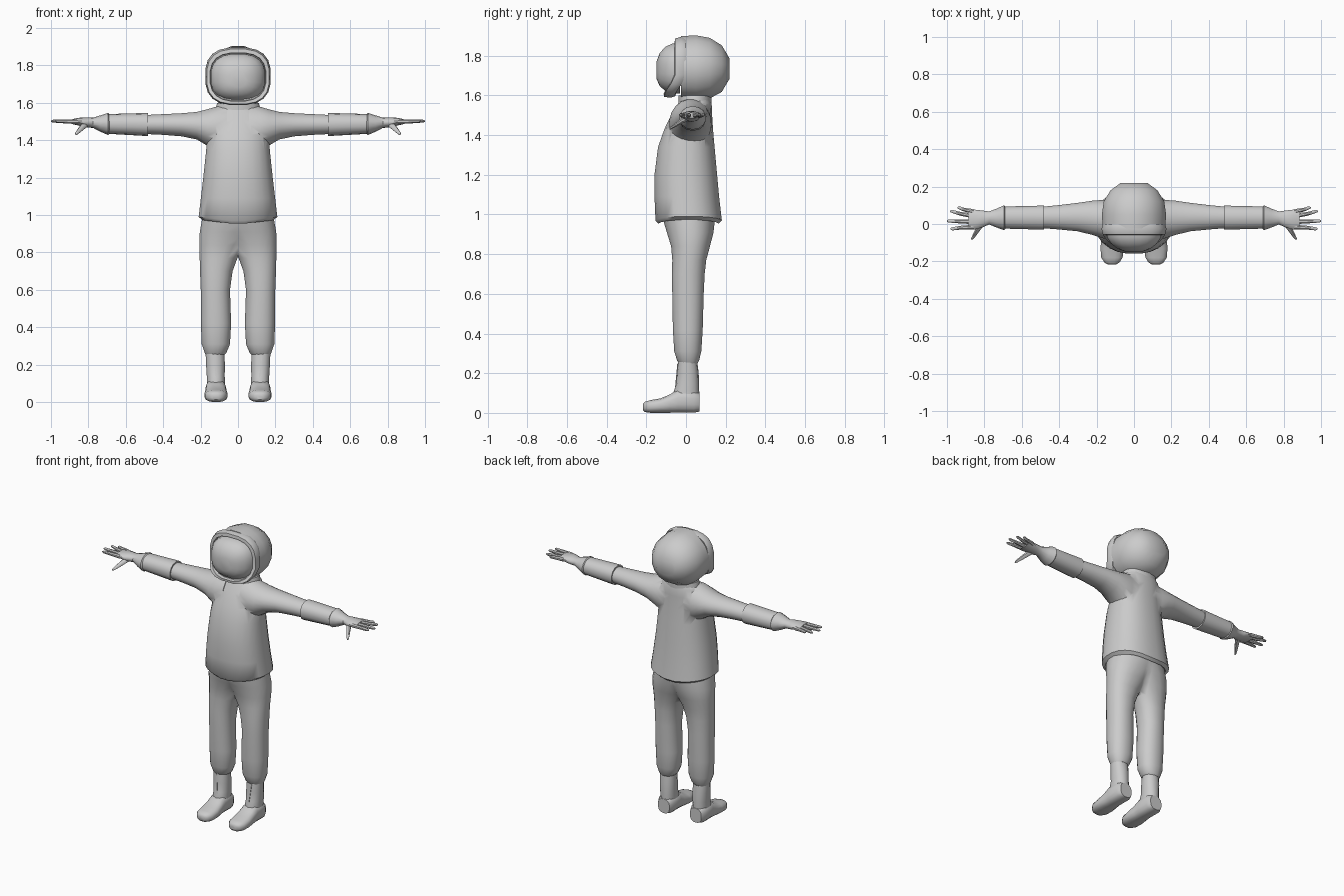
import bpy, bmesh, math

mat = bpy.data.materials.new("light grey")
mat.diffuse_color = (0.6, 0.6, 0.6, 1)


def finish(ob, angle=40):
    bpy.ops.object.select_all(action='DESELECT')
    ob.select_set(True)
    bpy.context.view_layer.objects.active = ob
    bpy.ops.object.shade_smooth_by_angle(angle=math.radians(angle))


def loft(name, axis, rings, n=16, p=2.0, mirror=False, bisect=False, warp=None, smooth=True):
    """Skin superellipse rings (position, centre a, centre b, radius a, radius b) along an axis."""
    bm = bmesh.new()
    loops = []
    for t, ca, cb, ra, rb in rings:
        loop = []
        for i in range(n):
            w = 2 * math.pi * (i + 0.5) / n
            c, s = math.cos(w), math.sin(w)
            a = ca + ra * math.copysign(abs(c) ** (2 / p), c)
            b = cb + rb * math.copysign(abs(s) ** (2 / p), s)
            co = {'X': (t, a, b), 'Y': (a, t, b), 'Z': (a, b, t)}[axis]
            loop.append(bm.verts.new(warp(*co) if warp else co))
        loops.append(loop)
    for l0, l1 in zip(loops, loops[1:]):
        for i in range(n):
            j = (i + 1) % n
            bm.faces.new((l0[i], l0[j], l1[j], l1[i]))
    bm.faces.new(loops[0])
    bm.faces.new(loops[-1])
    bmesh.ops.recalc_face_normals(bm, faces=bm.faces)
    me = bpy.data.meshes.new(name)
    bm.to_mesh(me)
    bm.free()
    me.materials.append(mat)
    ob = bpy.data.objects.new(name, me)
    bpy.context.collection.objects.link(ob)
    if smooth:
        finish(ob)
    if mirror:
        m = ob.modifiers.new("mirror", 'MIRROR')
        m.use_bisect_axis[0] = bisect
    return ob


def span(t, a0, a1, b0, b1):
    """Ring given by its extents."""
    return (t, (a0 + a1) / 2, (b0 + b1) / 2, (a1 - a0) / 2, (b1 - b0) / 2)


# Helmet shell, flat at the neck
loft("helmet_shell", 'Y', [
    (0.218, 0, 1.735, 0.075, 0.055), (0.18, 0, 1.735, 0.128, 0.12),
    (0.12, 0, 1.735, 0.165, 0.158), (0.05, 0, 1.735, 0.175, 0.171),
    (-0.025, 0, 1.737, 0.17, 0.165)],
    warp=lambda x, y, z: (x, y, max(z, 1.585)))


# Visor frame, its chin pushed forward
def chin(x, y, z):
    return x, y - 0.055 * min(1, max(0, (1.69 - z) / 0.08)), z


loft("visor_frame", 'Y', [
    (0.0, 0, 1.742, 0.165, 0.148), (-0.025, 0, 1.742, 0.176, 0.155),
    (-0.055, 0, 1.74, 0.168, 0.148), (-0.058, 0, 1.738, 0.15, 0.13),
    (-0.04, 0, 1.738, 0.147, 0.127)], n=20, p=2.7, warp=chin)

# Visor dome
loft("visor", 'Y', [
    (-0.03, 0, 1.736, 0.15, 0.128), (-0.07, 0, 1.736, 0.146, 0.126),
    (-0.105, 0, 1.734, 0.124, 0.112), (-0.133, 0, 1.73, 0.088, 0.083),
    (-0.148, 0, 1.727, 0.045, 0.045)], n=20, p=2.5)

# Neck collar
loft("collar", 'Z', [
    (1.55, 0, 0.045, 0.125, 0.085), (1.58, 0, 0.045, 0.118, 0.085),
    (1.60, 0, 0.045, 0.112, 0.085)], n=20)


# Jacket body with a hem that dips at front and back
def hem(x, y, z):
    return x, y, z - (0.025 * (1 - abs(x) / 0.21) if z < 1.01 else 0)


jacket = loft("jacket", 'Z', [
    span(1.0, -0.17, 0.17, -0.12, 0.14), span(0.975, -0.19, 0.19, -0.14, 0.165),
    span(0.99, -0.212, 0.212, -0.155, 0.182), span(1.09, -0.2, 0.2, -0.16, 0.168),
    span(1.2, -0.187, 0.187, -0.16, 0.158), span(1.34, -0.172, 0.172, -0.142, 0.145),
    span(1.43, -0.165, 0.165, -0.11, 0.137), span(1.51, -0.15, 0.15, -0.072, 0.132),
    span(1.56, -0.128, 0.128, -0.04, 0.13), span(1.59, -0.1, 0.1, -0.02, 0.12)],
    n=24, p=2.3, warp=hem, smooth=False)

# Sleeves, merged into the jacket
for s in (1, -1):
    sleeve = loft("sleeve", 'X', [
        span(s * 0.06, -0.08, 0.128, 1.33, 1.585), span(s * 0.12, -0.085, 0.13, 1.34, 1.58),
        span(s * 0.165, -0.078, 0.13, 1.37, 1.566), span(s * 0.22, -0.06, 0.126, 1.403, 1.552),
        span(s * 0.3, -0.04, 0.114, 1.42, 1.545), span(s * 0.4, -0.03, 0.102, 1.428, 1.54),
        span(s * 0.5, -0.022, 0.092, 1.433, 1.535)], n=20, smooth=False)
    b = jacket.modifiers.new("join", 'BOOLEAN')
    b.operation, b.object, b.solver = 'UNION', sleeve, 'EXACT'
    bpy.context.view_layer.objects.active = jacket
    bpy.ops.object.modifier_apply(modifier=b.name)
    bpy.data.objects.remove(sleeve)
finish(jacket, 50)

# Forearm cuffs
loft("cuff", 'X', [
    span(0.48, -0.02, 0.09, 1.435, 1.533), span(0.48, -0.032, 0.1, 1.422, 1.546),
    span(0.69, -0.026, 0.095, 1.434, 1.54), span(0.69, -0.01, 0.08, 1.45, 1.525)],
    n=14, p=2.2, mirror=True)

# Glove: flared gauntlet, wrist and palm
loft("glove", 'X', [
    span(0.68, -0.02, 0.085, 1.44, 1.53), span(0.695, -0.034, 0.102, 1.428, 1.546),
    span(0.735, -0.02, 0.083, 1.445, 1.533), span(0.775, -0.003, 0.068, 1.466, 1.52),
    span(0.81, -0.02, 0.073, 1.468, 1.522), span(0.85, -0.03, 0.078, 1.478, 1.52),
    span(0.885, -0.026, 0.075, 1.486, 1.513)], n=14, mirror=True)

# Fingers: root y, middle (x, y), tip (x, y)
for name, y0, xm, ym, xt, yt in (
        ("little_finger", 0.066, 0.91, 0.077, 0.945, 0.087),
        ("ring_finger", 0.042, 0.93, 0.055, 0.983, 0.068),
        ("middle_finger", 0.012, 0.94, 0.014, 1.0, 0.016),
        ("index_finger", -0.016, 0.93, -0.02, 0.982, -0.026)):
    loft(name, 'X', [
        (0.855, y0, 1.499, 0.014, 0.014), (xm, ym, 1.501, 0.011, 0.011),
        (xt - 0.01, yt, 1.502, 0.009, 0.008), (xt, yt, 1.502, 0.004, 0.004)],
        n=8, mirror=True)
loft("thumb", 'Y', [
    (0.02, 0.81, 1.49, 0.018, 0.016), (-0.02, 0.828, 1.473, 0.017, 0.015),
    (-0.055, 0.85, 1.45, 0.012, 0.011), (-0.075, 0.862, 1.437, 0.009, 0.008),
    (-0.084, 0.867, 1.432, 0.004, 0.004)], n=8, mirror=True)

# Trousers: one leg cut at the centre line and mirrored
loft("trousers", 'Z', [
    span(0.25, 0.075, 0.172, -0.035, 0.058), span(0.262, 0.062, 0.178, -0.045, 0.066),
    span(0.31, 0.042, 0.195, -0.06, 0.078), span(0.42, 0.036, 0.199, -0.067, 0.085),
    span(0.6, 0.042, 0.2, -0.07, 0.09), span(0.7, 0.028, 0.204, -0.072, 0.095),
    span(0.77, 0.002, 0.206, -0.07, 0.103), span(0.84, -0.04, 0.208, -0.076, 0.122),
    span(0.91, -0.1, 0.206, -0.098, 0.14), span(1.0, -0.19, 0.19, -0.125, 0.15)],
    n=20, p=2.2, mirror=True, bisect=True)

# Boots: shaft, foot and a thin front seam
loft("boot_shaft", 'Z', [
    span(0.02, 0.075, 0.165, -0.06, 0.065), span(0.1, 0.068, 0.168, -0.065, 0.067),
    span(0.14, 0.07, 0.168, -0.05, 0.066), span(0.2, 0.069, 0.172, -0.046, 0.064),
    span(0.28, 0.072, 0.175, -0.038, 0.054)], n=14, p=2.2, mirror=True)
loft("boot_foot", 'Y', [
    span(0.067, 0.075, 0.16, 0.006, 0.1), span(0.04, 0.062, 0.175, 0.0, 0.115),
    span(-0.04, 0.063, 0.174, 0.0, 0.12), span(-0.08, 0.06, 0.176, 0.0, 0.094),
    span(-0.13, 0.055, 0.18, 0.0, 0.073), span(-0.18, 0.06, 0.176, 0.0, 0.065),
    span(-0.207, 0.078, 0.158, 0.004, 0.056), span(-0.217, 0.098, 0.138, 0.014, 0.045)],
    n=16, p=2.6, mirror=True)
loft("boot_seam", 'Z', [
    (0.13, 0.116, -0.052, 0.003, 0.004), (0.25, 0.128, -0.041, 0.003, 0.004)],
    n=4, mirror=True)
